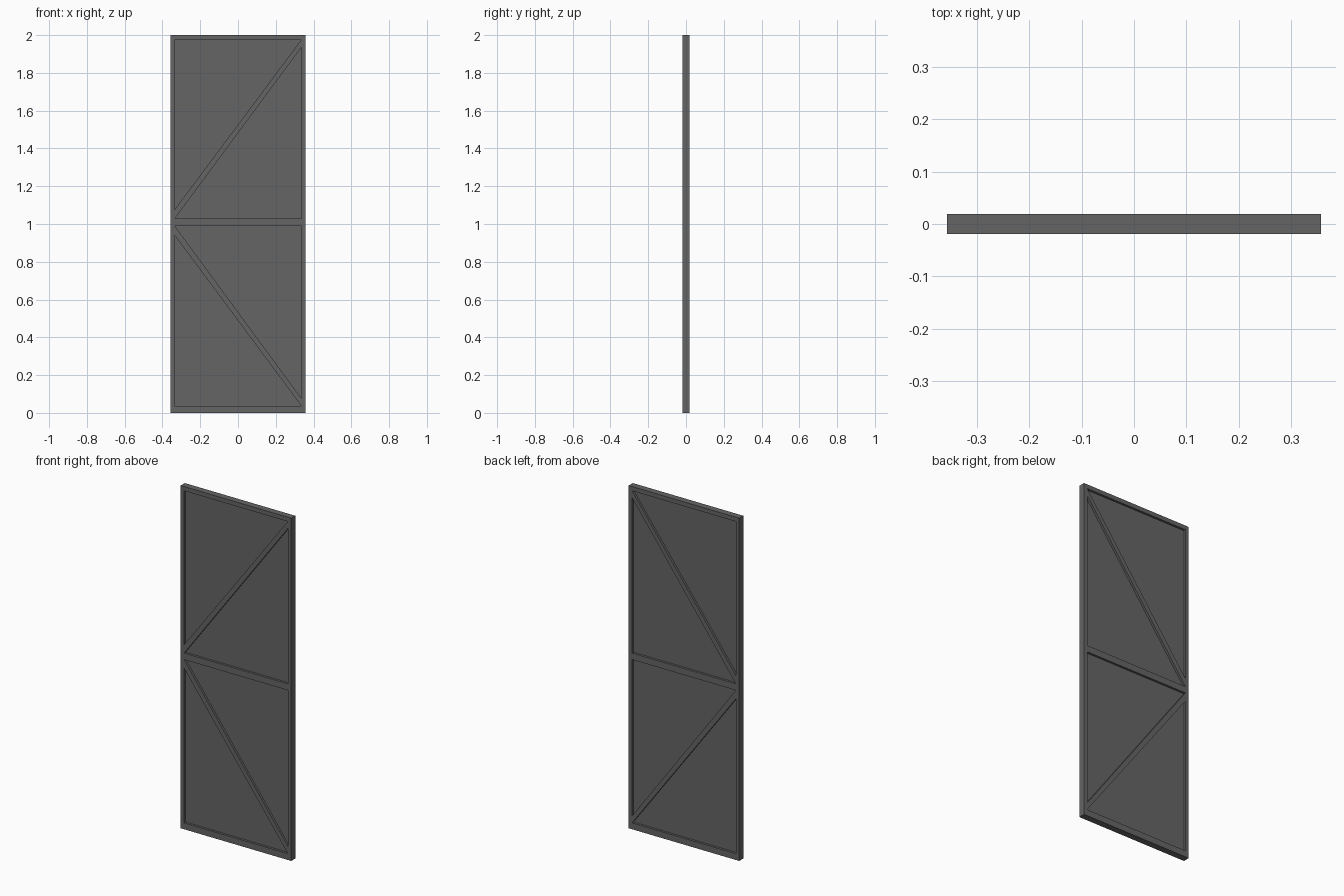
import bpy
import bmesh

default = bpy.data.objects.get("Cube")
if default:
    bpy.data.objects.remove(default, do_unlink=True)

HALF_W, HALF_T, HEIGHT = 0.357, 0.019, 2.0
IN = 0.335            # half width of the opening
RECESS = 0.013        # depth of the panels on each side

grey = bpy.data.materials.new("dark_grey")
colour = (0.13, 0.13, 0.13, 1)
grey.diffuse_color = colour
grey.use_nodes = True
grey.node_tree.nodes["Principled BSDF"].inputs["Base Color"].default_value = colour


def prism(name, outline, y0, y1):
    """Extrude an outline of (x, z) points from y0 to y1."""
    bm = bmesh.new()
    face = bm.faces.new([bm.verts.new((x, y0, z)) for x, z in outline])
    extruded = bmesh.ops.extrude_face_region(bm, geom=[face])["geom"]
    verts = [g for g in extruded if isinstance(g, bmesh.types.BMVert)]
    bmesh.ops.translate(bm, verts=verts, vec=(0, y1 - y0, 0))
    bmesh.ops.recalc_face_normals(bm, faces=bm.faces)
    mesh = bpy.data.meshes.new(name)
    bm.to_mesh(mesh)
    bm.free()
    mesh.materials.append(grey)
    obj = bpy.data.objects.new(name, mesh)
    bpy.context.collection.objects.link(obj)
    return obj


# Door slab
door = prism("door", [(-HALF_W, 0), (HALF_W, 0), (HALF_W, HEIGHT), (-HALF_W, HEIGHT)],
             -HALF_T, HALF_T)

# Triangular recesses between the frame, middle rail and diagonal braces
recesses = {
    "upper_left": [(-IN, 1.077), (IN, 1.975), (-IN, 1.975)],
    "upper_right": [(-IN, 1.028), (IN, 1.028), (IN, 1.934)],
    "lower_right": [(-IN, 0.99), (IN, 0.078), (IN, 0.99)],
    "lower_left": [(-IN, 0.037), (IN, 0.037), (-IN, 0.94)],
}
cutters = []
for label, outline in recesses.items():
    for side, sign in (("front", -1), ("back", 1)):
        cutter = prism(f"{side}_{label}_cutter", outline,
                       sign * (HALF_T - RECESS), sign * (HALF_T + 0.02))
        cut = door.modifiers.new(cutter.name, "BOOLEAN")
        cut.object = cutter
        cut.solver = "EXACT"
        cutters.append(cutter)

# Bake the cuts into the door and drop the cutters
bpy.context.view_layer.update()
evaluated = door.evaluated_get(bpy.context.evaluated_depsgraph_get())
baked = bpy.data.meshes.new_from_object(evaluated)
door.modifiers.clear()
door.data = baked
for cutter in cutters:
    bpy.data.objects.remove(cutter, do_unlink=True)
